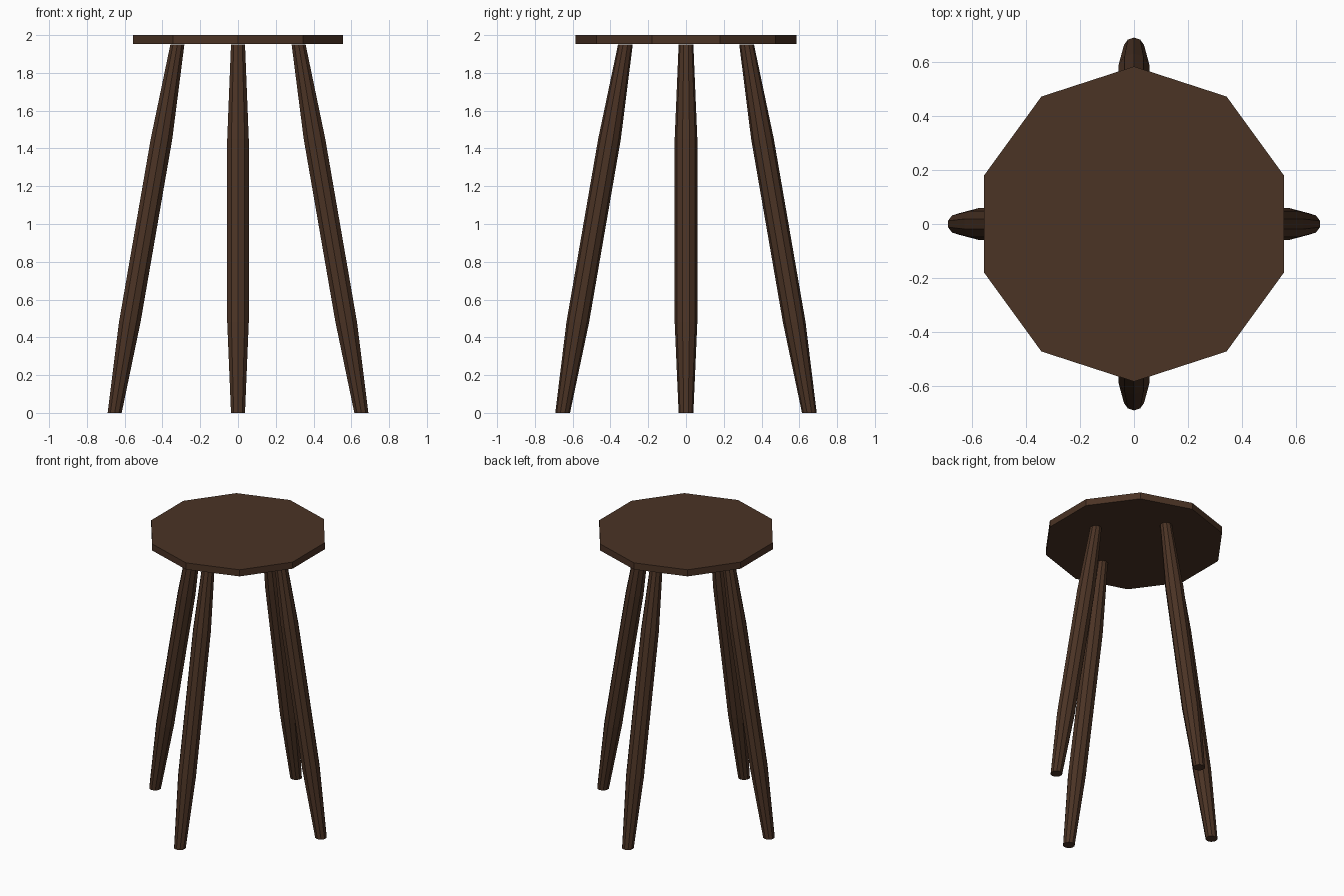
import bpy, bmesh
from math import sin, cos, pi

if "Cube" in bpy.data.objects:
    bpy.data.objects.remove(bpy.data.objects["Cube"])

SIDES = 10

wood = bpy.data.materials.new("dark_wood")
wood.diffuse_color = (0.07, 0.033, 0.018, 1)
wood.use_nodes = True
wood.node_tree.nodes["Principled BSDF"].inputs["Base Color"].default_value = wood.diffuse_color


def loft(name, rings):
    """Ten-sided solid through horizontal rings (x, y, z, radius), capped at both ends."""
    bm = bmesh.new()
    loops = [[bm.verts.new((x + r * sin(2 * pi * i / SIDES),
                            y + r * cos(2 * pi * i / SIDES), z))
              for i in range(SIDES)] for x, y, z, r in rings]
    for a, b in zip(loops, loops[1:]):
        for i in range(SIDES):
            j = (i + 1) % SIDES
            bm.faces.new((a[i], a[j], b[j], b[i]))
    bm.faces.new(loops[0])
    bm.faces.new(loops[-1])
    bmesh.ops.recalc_face_normals(bm, faces=bm.faces)
    mesh = bpy.data.meshes.new(name)
    bm.to_mesh(mesh)
    bm.free()
    mesh.materials.append(wood)
    obj = bpy.data.objects.new(name, mesh)
    bpy.context.collection.objects.link(obj)


# Ten-sided seat board
loft("seat", [(0, 0, 1.953, 0.585), (0, 0, 2.0, 0.585)])

# Splayed legs, thicker in the middle: (distance from centre, height, radius)
profile = [(0.653, 0.0, 0.039), (0.573, 0.48, 0.06),
           (0.405, 1.45, 0.06), (0.321, 1.95, 0.039)]
for name, dx, dy in [("front_leg", 0, -1), ("back_leg", 0, 1),
                     ("left_leg", -1, 0), ("right_leg", 1, 0)]:
    loft(name, [(dx * d, dy * d, z, r) for d, z, r in profile])
